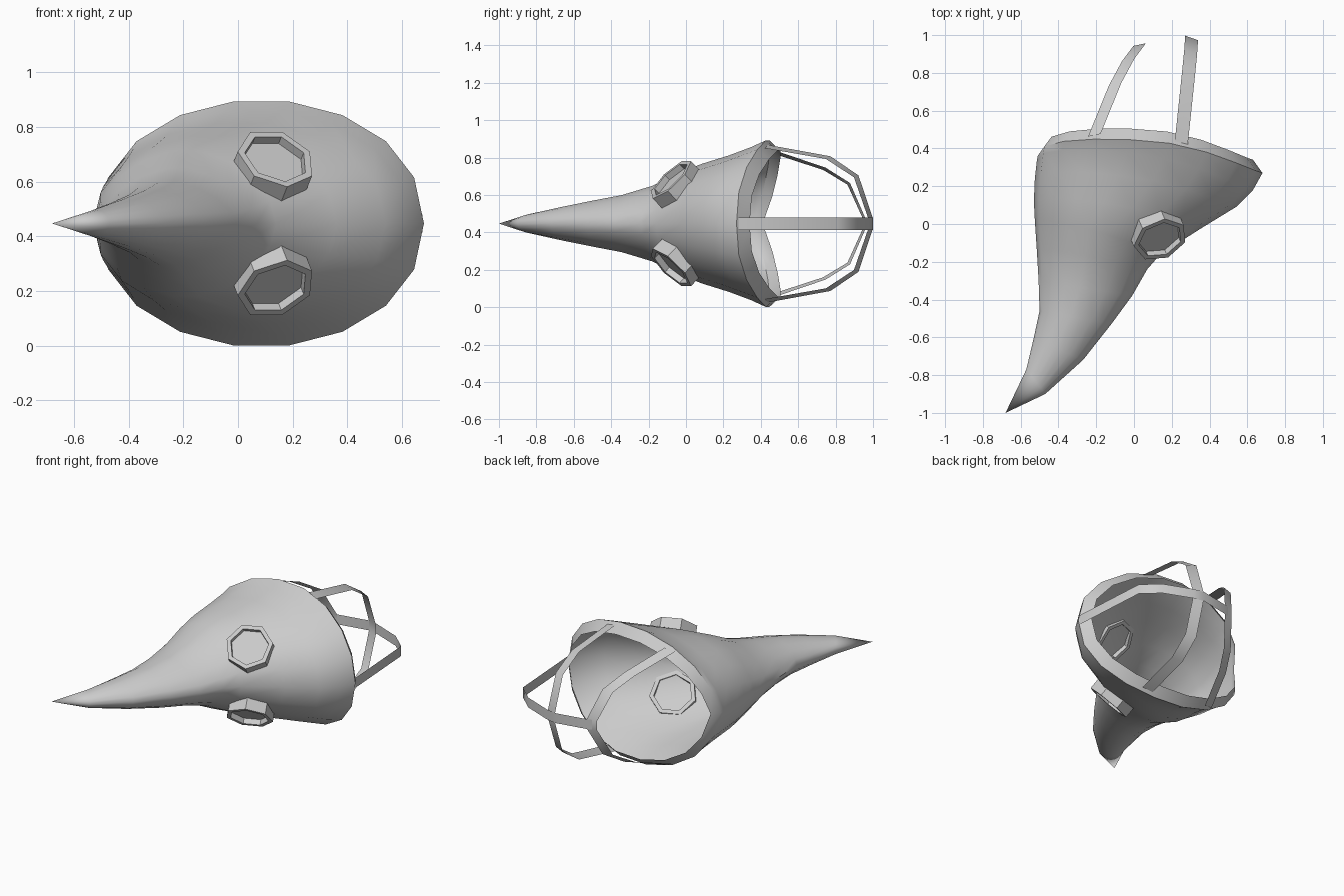
import bpy, bmesh, math
from mathutils import Vector

if "Cube" in bpy.data.objects:
    bpy.data.objects.remove(bpy.data.objects["Cube"])

MID = 0.447   # height of the symmetry plane
SIDES = 18

grey = bpy.data.materials.new("plain_grey")
grey.use_nodes = True
COLOUR = (0.6, 0.6, 0.6, 1)
grey.diffuse_color = COLOUR
grey.node_tree.nodes["Principled BSDF"].inputs["Base Color"].default_value = COLOUR


def make_object(name, bm, smooth_angle=None):
    bmesh.ops.recalc_face_normals(bm, faces=bm.faces)
    mesh = bpy.data.meshes.new(name)
    bm.to_mesh(mesh)
    bm.free()
    mesh.materials.append(grey)
    if smooth_angle:
        mesh.shade_smooth()
        mesh.set_sharp_from_angle(angle=math.radians(smooth_angle))
    obj = bpy.data.objects.new(name, mesh)
    bpy.context.collection.objects.link(obj)


def bridge(bm, a, b, closed=True):
    n = len(a)
    for i in range(n if closed else n - 1):
        j = (i + 1) % n
        bm.faces.new((a[i], a[j], b[j], b[i]))


def signed_power(value, power):
    return math.copysign(abs(value) ** power, value)


# Mask shell: chin point, brow point, half height, backward bow, section sharpness
rings = [
    ((-0.57, -0.77), (-0.47, -0.90), 0.05, 0, 1.0),
    ((-0.53, -0.60), (-0.27, -0.72), 0.09, 0, 1.1),
    ((-0.50, -0.46), (-0.12, -0.53), 0.125, 0, 1.15),
    ((-0.505, -0.30), (-0.01, -0.38), 0.155, 0, 1.2),
    ((-0.515, -0.13), (0.07, -0.24), 0.205, 0.01, 1.2),
    ((-0.525, 0.02), (0.14, -0.16), 0.27, 0.03, 1.1),
    ((-0.53, 0.12), (0.36, -0.02), 0.325, 0.05, 1.0),
    ((-0.525, 0.24), (0.54, 0.09), 0.37, 0.08, 0.94),
    ((-0.515, 0.33), (0.63, 0.18), 0.415, 0.11, 0.92),
    ((-0.51, 0.36), (0.68, 0.27), 0.452, 0.125, 0.92),
    ((-0.47, 0.41), (0.63, 0.34), 0.395, 0.125, 0.92),   # turned-in lip
]
bm = bmesh.new()
tip = bm.verts.new((-0.68, -1.0, MID))
previous = None
for chin, brow, height, bow, sharp in rings:
    chin, brow = Vector(chin), Vector(brow)
    centre, half = (chin + brow) / 2, (brow - chin) / 2
    ring = []
    for i in range(SIDES):
        t = math.tau * i / SIDES
        c = signed_power(math.cos(t), max(sharp, 1))
        s = signed_power(math.sin(t), sharp)
        p = centre + half * c
        # the edge sweeps back slowly from the brow, quickly from the chin
        sweep = bow * abs(s) ** (2.6 if c > 0 else 0.85)
        ring.append(bm.verts.new((p.x, p.y + sweep, MID + height * s)))
    if previous:
        bridge(bm, previous, ring)
    else:
        for i in range(SIDES):
            bm.faces.new((tip, ring[i], ring[(i + 1) % SIDES]))
    previous = ring
make_object("mask_shell", bm, 40)


# Eyepieces: seven-sided frames with a recessed lens, mirrored about MID
def eyepiece(side, label):
    normal = Vector((0.28, -0.66, 0.70 * side)).normalized()
    across = Vector((0, 0, 1)).cross(normal).normalized()
    up = normal.cross(across) * side
    centre = Vector((0.13, -0.06, MID + 0.215 * side))

    def loop(bm, radius, depth):
        angles = [math.pi / 2 + math.tau * (i + 0.5) / 7 for i in range(7)]
        return [bm.verts.new(centre + normal * depth
                             + (across * math.cos(a) + up * math.sin(a)) * radius)
                for a in angles]

    bm = bmesh.new()
    loops = [loop(bm, r, d) for r, d in
             ((0.147, -0.04), (0.147, 0.035), (0.12, 0.035), (0.12, -0.04))]
    for i in range(4):
        bridge(bm, loops[i], loops[(i + 1) % 4])
    make_object(label + "_eye_frame", bm)

    bm = bmesh.new()
    front, back = loop(bm, 0.121, 0), loop(bm, 0.121, -0.007)
    bm.faces.new(front)
    bm.faces.new(back[::-1])
    bridge(bm, front, back)
    make_object(label + "_eye_lens", bm)


eyepiece(1, "upper")
eyepiece(-1, "lower")


# Straps: thin ribbons along a path, spread by a width vector; tilt follows the head
def ribbon(name, path, width, tilt=0):
    bm = bmesh.new()
    a, b = [], []
    for point in map(Vector, path):
        half = (Vector(width) + Vector((0, 0, tilt * (point.z - MID)))) / 2
        a.append(bm.verts.new(point - half))
        b.append(bm.verts.new(point + half))
    bridge(bm, a, b, closed=False)
    make_object(name, bm, 60)


def mirrored(path):
    return path + [(x, y, 2 * MID - z) for x, y, z in reversed(path)]


ribbon("chin_side_strap", mirrored([
    (-0.21, 0.47, 0.83), (-0.10, 0.74, 0.74), (-0.03, 0.87, 0.66), (0.03, 0.95, 0.48)]),
    (0.066, 0.014, 0), 0.04)
ribbon("brow_side_strap", mirrored([
    (0.25, 0.425, 0.86), (0.285, 0.76, 0.80), (0.30, 0.91, 0.70), (0.305, 0.985, 0.48)]),
    (0.068, -0.024, 0), -0.04)
ribbon("back_strap", [(x, y, MID) for x, y in (
    (0, 0.94), (0.06, 0.96), (0.27, 1.0), (0.34, 0.985),
    (0.53, 0.91), (0.64, 0.81), (0.675, 0.28))],
    (0, 0, 0.066))
